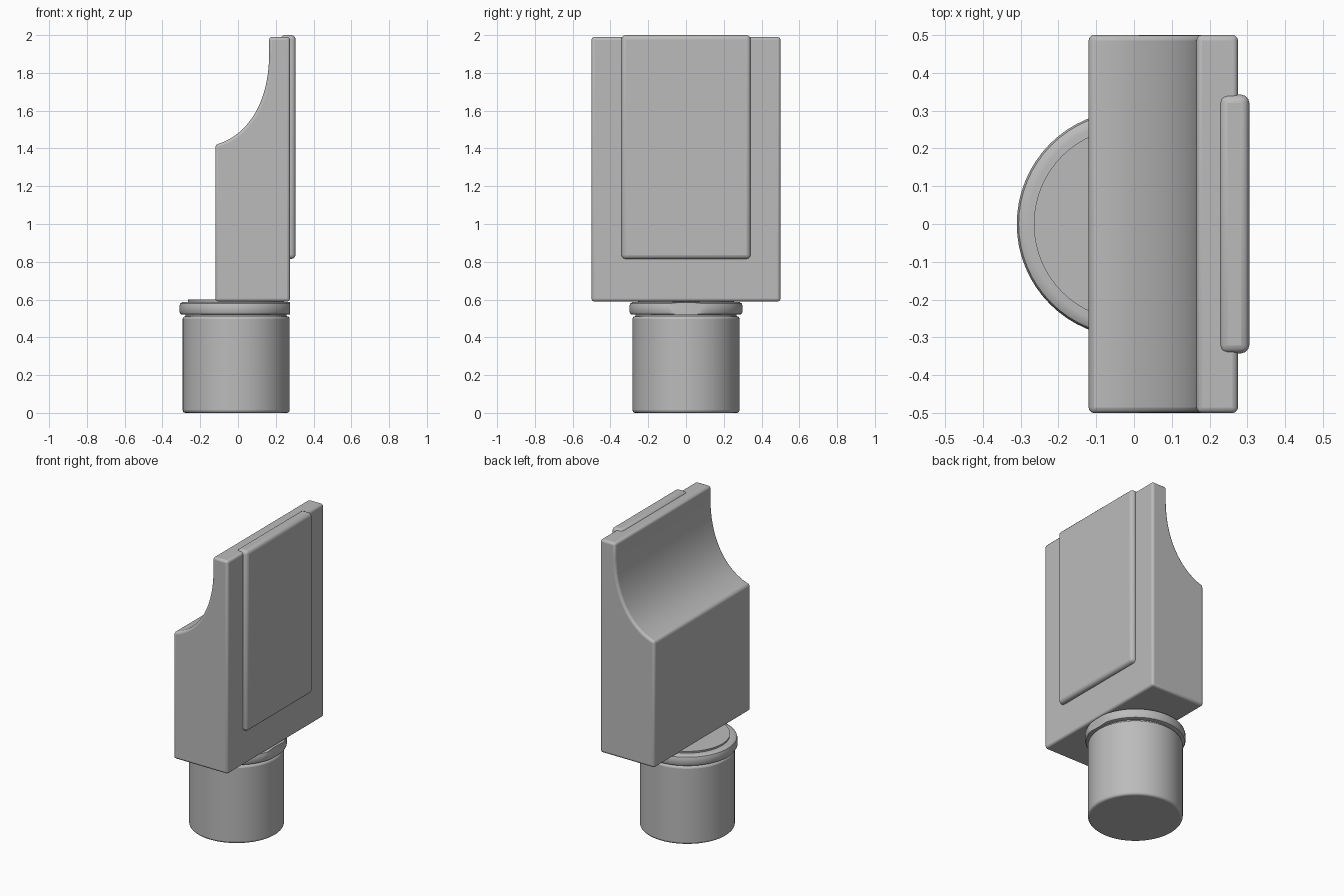
import bpy, bmesh, math
from mathutils import Vector

cube = bpy.data.objects.get("Cube")
if cube:
    bpy.data.objects.remove(cube, do_unlink=True)

grey = bpy.data.materials.new("mid grey")
grey.use_nodes = True
COLOUR = (0.5, 0.5, 0.5, 1)
grey.diffuse_color = COLOUR
grey.node_tree.nodes["Principled BSDF"].inputs["Base Color"].default_value = COLOUR


def finish(bm, name, bevel=0.0, segments=3):
    """Turn a bmesh into a smooth, softly bevelled object."""
    bmesh.ops.recalc_face_normals(bm, faces=bm.faces)
    mesh = bpy.data.meshes.new(name)
    bm.to_mesh(mesh)
    bm.free()
    mesh.materials.append(grey)
    obj = bpy.data.objects.new(name, mesh)
    bpy.context.collection.objects.link(obj)
    if bevel:
        mod = obj.modifiers.new("soft edges", 'BEVEL')
        mod.width, mod.segments = bevel, segments
        mod.limit_method, mod.angle_limit = 'ANGLE', math.radians(35)
    bpy.ops.object.select_all(action='DESELECT')
    obj.select_set(True)
    bpy.context.view_layer.objects.active = obj
    bpy.ops.object.shade_smooth_by_angle(angle=math.radians(40))
    return obj


def extrude_along_y(points, half):
    """Extrude an (x, z) outline from -half to +half in y."""
    bm = bmesh.new()
    face = bm.faces.new([bm.verts.new((x, -half, z)) for x, z in points])
    new = bmesh.ops.extrude_face_region(bm, geom=[face])["geom"]
    bmesh.ops.translate(bm, vec=(0, 2 * half, 0),
                        verts=[v for v in new if isinstance(v, bmesh.types.BMVert)])
    return bm


def lathe(profile, centre_x, sides=64):
    """Spin an (r, z) profile about a vertical axis."""
    bm = bmesh.new()
    rings = []
    for r, z in profile:
        rings.append([bm.verts.new((centre_x + r * math.cos(math.tau * i / sides),
                                    r * math.sin(math.tau * i / sides), z))
                      for i in range(sides)])
    for a, b in zip(rings, rings[1:]):
        for i in range(sides):
            j = (i + 1) % sides
            bm.faces.new((a[i], a[j], b[j], b[i]))
    bm.faces.new(rings[0])
    bm.faces.new(rings[-1])
    return bm


# Tall block with a concave scoop rising to a thin upper wall
BACK, FRONT = -0.12, 0.275
BASE, TOP = 0.59, 1.99
handles = [Vector(p) for p in ((BACK, 1.42), (0.02, 1.455), (0.16, 1.6), (0.165, 1.89))]
h0, h1, h2, h3 = handles
scoop = []
for i in range(17):
    t = i / 16
    s = 1 - t
    scoop.append(tuple(h0 * s**3 + h1 * 3 * s * s * t + h2 * 3 * s * t * t + h3 * t**3))
outline = [(FRONT, BASE), (BACK, BASE)] + scoop + [(0.165, TOP), (FRONT, TOP)]
finish(extrude_along_y(outline, 0.5), "scooped_block", 0.015)

# Raised panel on the flat side, reaching just over the top edge
panel = [(0.225, 0.815), (0.305, 0.815), (0.305, 2.0), (0.225, 2.0)]
finish(extrude_along_y(panel, 0.342), "raised_panel", 0.022)

# Round peg, thin neck groove and collar under the block
AXIS = -0.01
finish(lathe([(0.283, 0.0), (0.283, 0.512)], AXIS), "round_peg", 0.014)
finish(lathe([(0.268, 0.49), (0.268, 0.54)], AXIS), "neck")
collar = lathe([(0.285, 0.52), (0.294, 0.523), (0.300, 0.535), (0.300, 0.565),
                (0.295, 0.58), (0.283, 0.587), (0.27, 0.588)], AXIS)
# Trim the collar flush with the flat side
cut = bmesh.ops.bisect_plane(collar, geom=collar.verts[:] + collar.edges[:] + collar.faces[:],
                             plane_co=(FRONT, 0, 0), plane_no=(1, 0, 0), clear_outer=True)
bmesh.ops.holes_fill(collar, edges=[e for e in collar.edges if e.is_boundary], sides=0)
finish(collar, "collar")

# Narrow fillet joining collar and block
fillet = lathe([(0.25, 0.57), (0.255, 0.6)], AXIS)
finish(fillet, "collar_fillet")
